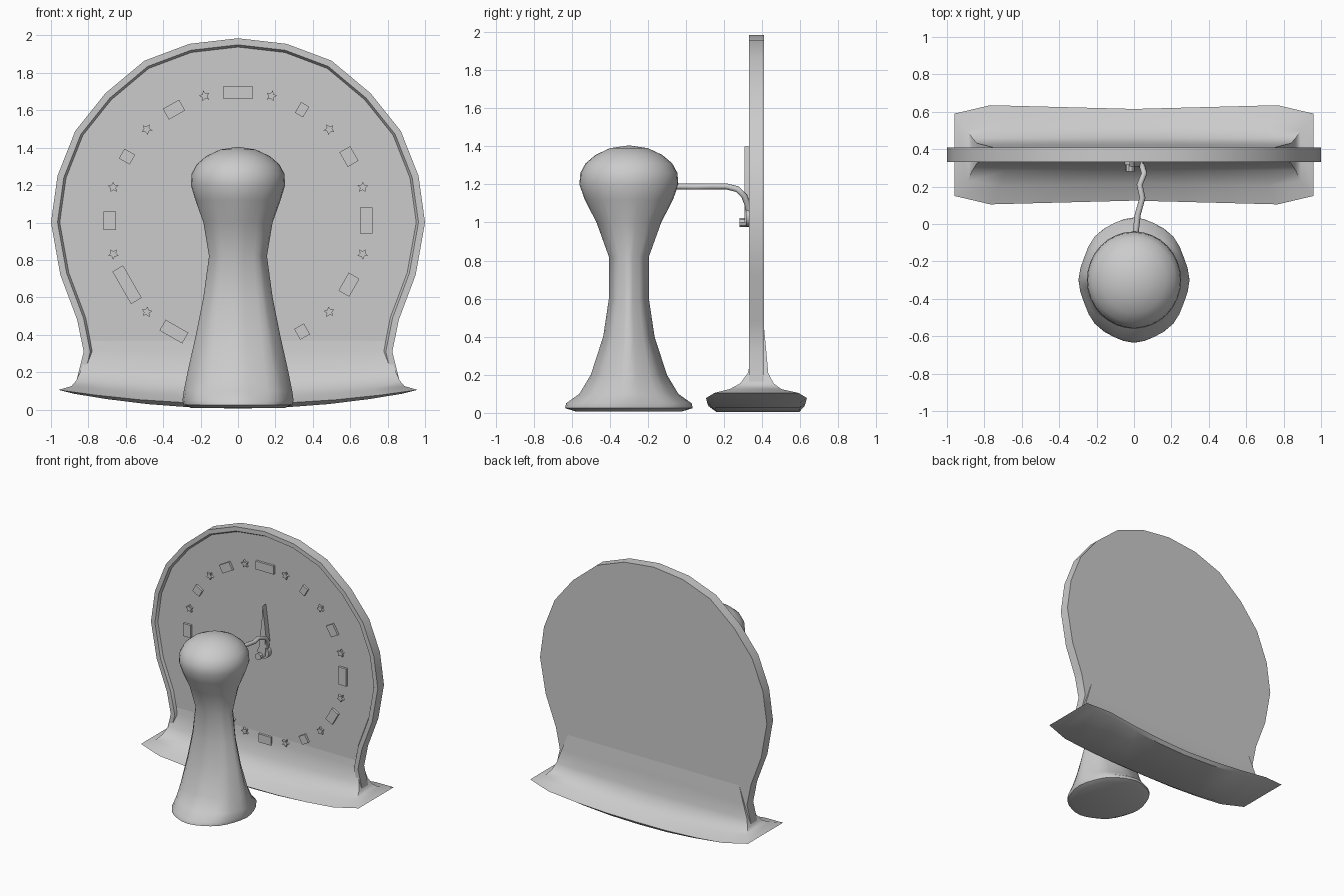
import bpy, bmesh, math
from mathutils import Matrix, Vector

if "Cube" in bpy.data.objects:
    bpy.data.objects.remove(bpy.data.objects["Cube"])


def finish(name, bm, angle=35):
    bmesh.ops.recalc_face_normals(bm, faces=bm.faces[:])
    me = bpy.data.meshes.new(name)
    bm.to_mesh(me)
    bm.free()
    ob = bpy.data.objects.new(name, me)
    bpy.context.collection.objects.link(ob)
    bpy.ops.object.select_all(action='DESELECT')
    ob.select_set(True)
    bpy.context.view_layer.objects.active = ob
    if angle:
        bpy.ops.object.shade_smooth_by_angle(angle=math.radians(angle))
    return ob


def add_prism(bm, pts, y0, y1):
    """Extrude an x-z outline from y0 (front) to y1 (back); return the front face."""
    a = [bm.verts.new((x, y0, z)) for x, z in pts]
    b = [bm.verts.new((x, y1, z)) for x, z in pts]
    front = bm.faces.new(a)
    bm.faces.new(b[::-1])
    n = len(pts)
    for i in range(n):
        j = (i + 1) % n
        bm.faces.new((a[j], a[i], b[i], b[j]))
    return front


# Round dial plate with a raised rim around a sunken front face
half = [(0.26, 1.955), (0.5, 1.865), (0.71, 1.69), (0.87, 1.49), (0.965, 1.25), (1, 1),
        (0.95, 0.72), (0.86, 0.48), (0.825, 0.31), (0.86, 0.17), (0.86, 0.1)]
outline = [(0, 1.985)] + half + [(-x, z) for x, z in reversed(half)]
bm = bmesh.new()
front = add_prism(bm, outline, 0.332, 0.41)
bmesh.ops.recalc_face_normals(bm, faces=bm.faces[:])
bmesh.ops.inset_region(bm, faces=[front], thickness=0.035)
bmesh.ops.inset_region(bm, faces=[front], thickness=0.012)
for v in front.verts:
    v.co.y += 0.02
finish("dial_plate", bm)

# Flared foot: rows of z, half width, front y, back y, corner pull, sag in the middle
rows = [(0.085, 0.88, 0.15, 0.605, 0.02, 0.08),
        (0.105, 0.96, 0.10, 0.64, 0.05, 0.075),
        (0.125, 0.89, 0.20, 0.53, 0.03, 0.055),
        (0.155, 0.865, 0.285, 0.46, 0.0, 0.03),
        (0.21, 0.84, 0.325, 0.432, 0.0, 0.01),
        (0.32, 0.80, 0.35, 0.422, 0.0, 0.0),
        (0.55, 0.72, 0.36, 0.40, 0.0, 0.0)]
fracs = [-1, -0.8, -0.55, -0.28, 0, 0.28, 0.55, 0.8, 1]
bm = bmesh.new()
loops = []
for z, w, yf, yb, pull, sag in rows:
    def pt(f, y, s):
        end = pull if abs(f) == 1 else pull * 0.5 * (1 - abs(f))
        return bm.verts.new((f * w, y + s * end, z - sag * (1 - f * f)))
    loops.append([pt(f, yf, 1) for f in fracs] + [pt(f, yb, -1) for f in reversed(fracs)])
n = len(loops[0])
for lo, hi in zip(loops, loops[1:]):
    for i in range(n):
        j = (i + 1) % n
        bm.faces.new((lo[i], lo[j], hi[j], hi[i]))
for lp in (loops[0], loops[-1]):
    for i in range(len(fracs) - 1):
        bm.faces.new((lp[i], lp[i + 1], lp[n - 2 - i], lp[n - 1 - i]))
finish("flared_foot", bm, 40)

# Waisted post with soft folds: z, x radius, y radius, fold depth
post = [(0.008, 0.25, 0.28, 0.0), (0.025, 0.29, 0.335, 0.02), (0.05, 0.297, 0.33, 0.03),
        (0.10, 0.29, 0.26, 0.03), (0.2, 0.27, 0.20, 0.04), (0.4, 0.225, 0.135, 0.05),
        (0.6, 0.185, 0.105, 0.06), (0.82, 0.155, 0.105, 0.05), (1.0, 0.185, 0.17, 0.03),
        (1.12, 0.228, 0.232, 0.01), (1.2, 0.252, 0.26, 0), (1.26, 0.248, 0.255, 0),
        (1.31, 0.222, 0.228, 0), (1.355, 0.17, 0.175, 0), (1.39, 0.095, 0.1, 0)]
SEG = 32
bm = bmesh.new()
rings = []
for z, rx, ry, fold in post:
    ring = []
    for k in range(SEG):
        a = 2 * math.pi * k / SEG
        s = 1 + fold * (math.cos(8 * a) - 1) * 0.5
        ring.append(bm.verts.new((rx * s * math.cos(a), -0.3 + ry * s * math.sin(a), z)))
    rings.append(ring)
for lo, hi in zip(rings, rings[1:]):
    for k in range(SEG):
        j = (k + 1) % SEG
        bm.faces.new((lo[k], lo[j], hi[j], hi[k]))
bm.faces.new(rings[0])
tip = bm.verts.new((0, -0.3, 1.405))
for k in range(SEG):
    bm.faces.new((rings[-1][k], rings[-1][(k + 1) % SEG], tip))
finish("waisted_post", bm, 50)

# Bent arm from the post to the dial centre
cu = bpy.data.curves.new("bent_arm", 'CURVE')
cu.dimensions = '3D'
cu.bevel_depth = 0.016
cu.bevel_resolution = 2
cu.use_fill_caps = True
path = [(0.005, -0.08, 1.19), (0.02, 0.05, 1.188), (0.045, 0.14, 1.19), (0.03, 0.21, 1.19),
        (0.055, 0.27, 1.175), (0.045, 0.305, 1.14), (0.03, 0.325, 1.09), (0.01, 0.335, 1.02)]
sp = cu.splines.new('POLY')
sp.points.add(len(path) - 1)
for p, co in zip(sp.points, path):
    p.co = (*co, 1)
bpy.context.collection.objects.link(bpy.data.objects.new("bent_arm", cu))

# Slim pointer and the small hub at the dial centre
bm = bmesh.new()
add_prism(bm, [(0, 1.4), (0.02, 1.25), (0.035, 1.12), (0.02, 1.0), (-0.025, 1.0),
               (-0.025, 1.14), (-0.008, 1.26)], 0.308, 0.355)
finish("pointer", bm, 0)


def disc(r, n, cx, cz):
    return [(cx + r * math.cos(2 * math.pi * i / n), cz + r * math.sin(2 * math.pi * i / n))
            for i in range(n)]


bm = bmesh.new()
add_prism(bm, disc(0.05, 12, 0, 1.03), 0.315, 0.355)
add_prism(bm, disc(0.026, 10, -0.02, 1.0), 0.28, 0.33)
finish("hub", bm)


# Raised plain hour blocks and small star markers around the dial
def place(pts, ang, r):
    c, s = math.cos(ang), math.sin(ang)
    return [(x * c + (z + r) * s, 1.01 - x * s + (z + r) * c) for x, z in pts]


widths = [0.16, 0.05, 0.09, 0.14, 0.11, 0.06, 0.11, 0.14, 0.2, 0.1, 0.06, 0.1]
bm_h, bm_s = bmesh.new(), bmesh.new()
star = [((0.03 if i % 2 == 0 else 0.015) * math.sin(math.pi * i / 5),
         (0.03 if i % 2 == 0 else 0.015) * math.cos(math.pi * i / 5)) for i in range(10)]
for h, w in enumerate(widths):
    a = math.radians(30 * h)
    block = [(-w / 2, -0.033), (w / 2, -0.033), (w / 2, 0.033), (-w / 2, 0.033)]
    add_prism(bm_h, place(block, a, 0.685), 0.334, 0.36)
    add_prism(bm_s, place(star, a + math.radians(15), 0.69), 0.334, 0.36)
finish("hour_blocks", bm_h, 0)
finish("star_markers", bm_s, 0)
